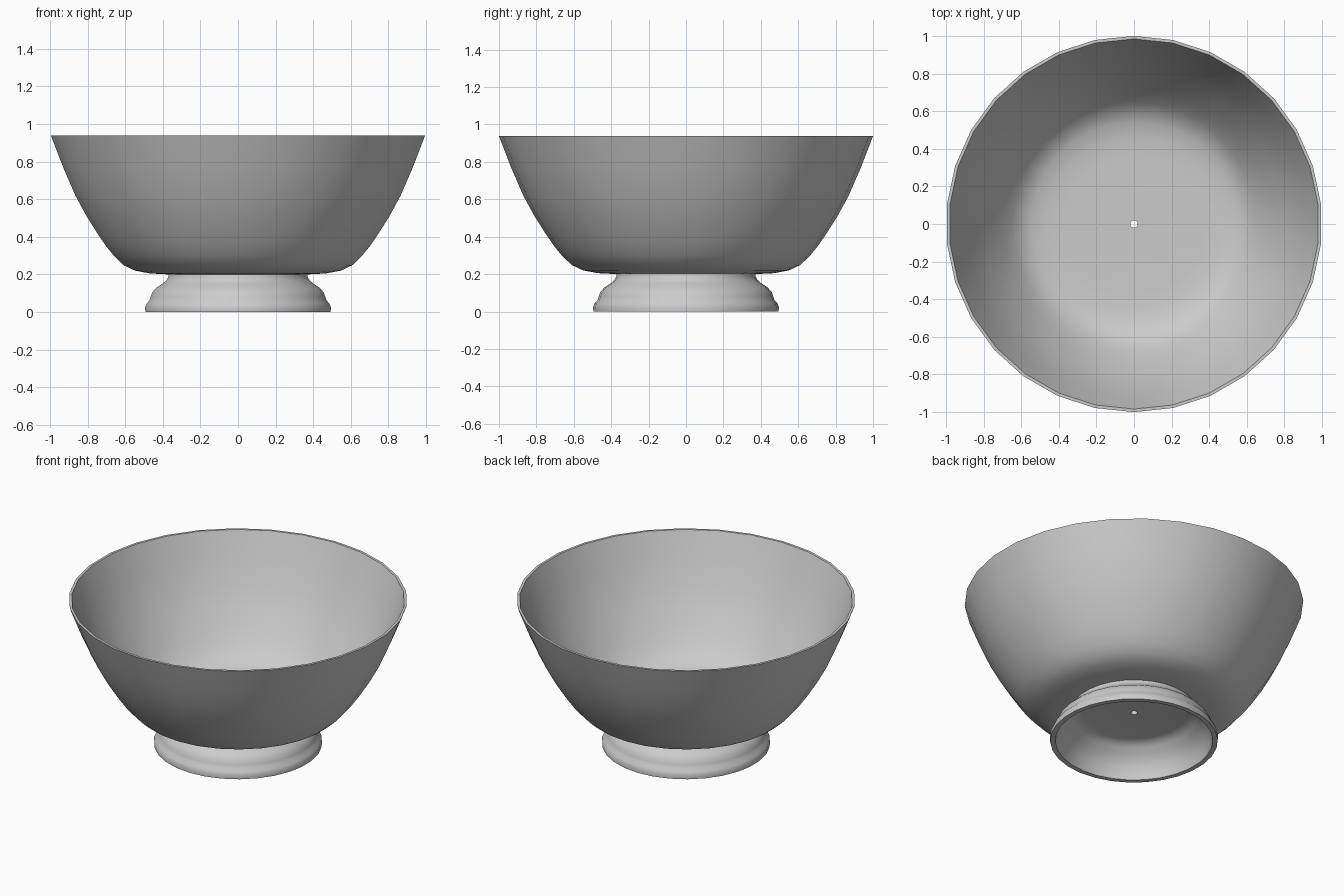
import bpy, bmesh, math

if "Cube" in bpy.data.objects:
    bpy.data.objects.remove(bpy.data.objects["Cube"])

SIDES = 30


def lathe(name, profile):
    """Revolve a closed (radius, z) profile around z, with a corner on the +y axis."""
    bm = bmesh.new()
    rings = []
    for i in range(SIDES):
        a = math.pi / 2 + 2 * math.pi * i / SIDES
        rings.append([bm.verts.new((r * math.cos(a), r * math.sin(a), z)) for r, z in profile])
    n = len(profile)
    for i in range(SIDES):
        a, b = rings[i], rings[(i + 1) % SIDES]
        for j in range(n):
            k = (j + 1) % n
            bm.faces.new((a[j], b[j], b[k], a[k]))
    bmesh.ops.recalc_face_normals(bm, faces=bm.faces)
    mesh = bpy.data.meshes.new(name)
    bm.to_mesh(mesh)
    bm.free()
    obj = bpy.data.objects.new(name, mesh)
    bpy.context.collection.objects.link(obj)
    bpy.ops.object.select_all(action='DESELECT')
    obj.select_set(True)
    bpy.context.view_layer.objects.active = obj
    bpy.ops.object.shade_smooth_by_angle(angle=math.radians(40))
    return obj


# Bowl: thin flared shell with a small hole in the middle of its floor
outer = [(0.02, 0.2), (0.37, 0.2), (0.47, 0.205), (0.55, 0.22), (0.61, 0.248),
         (0.66, 0.295), (0.705, 0.35), (0.75, 0.415), (0.81, 0.51),
         (0.87, 0.62), (0.935, 0.77), (1.0, 0.938)]
inner = [(0.984, 0.938), (0.92, 0.773), (0.856, 0.626), (0.796, 0.518),
         (0.737, 0.424), (0.693, 0.36), (0.649, 0.306), (0.602, 0.261),
         (0.545, 0.235), (0.468, 0.22), (0.37, 0.215), (0.02, 0.215)]
lathe("bowl", outer + inner)

# Foot: hollow moulded stand, closed on top except for the same hole
foot_outer = [(0.495, 0.0), (0.497, 0.025), (0.488, 0.045), (0.473, 0.062),
              (0.467, 0.08), (0.458, 0.105), (0.435, 0.13), (0.4, 0.153),
              (0.382, 0.17), (0.373, 0.185), (0.372, 0.2)]
foot_inner = [(0.02, 0.2), (0.02, 0.19), (0.3, 0.19), (0.34, 0.182), (0.365, 0.163),
              (0.39, 0.138), (0.42, 0.11), (0.44, 0.075), (0.455, 0.04), (0.465, 0.0)]
lathe("foot", foot_outer + foot_inner)
